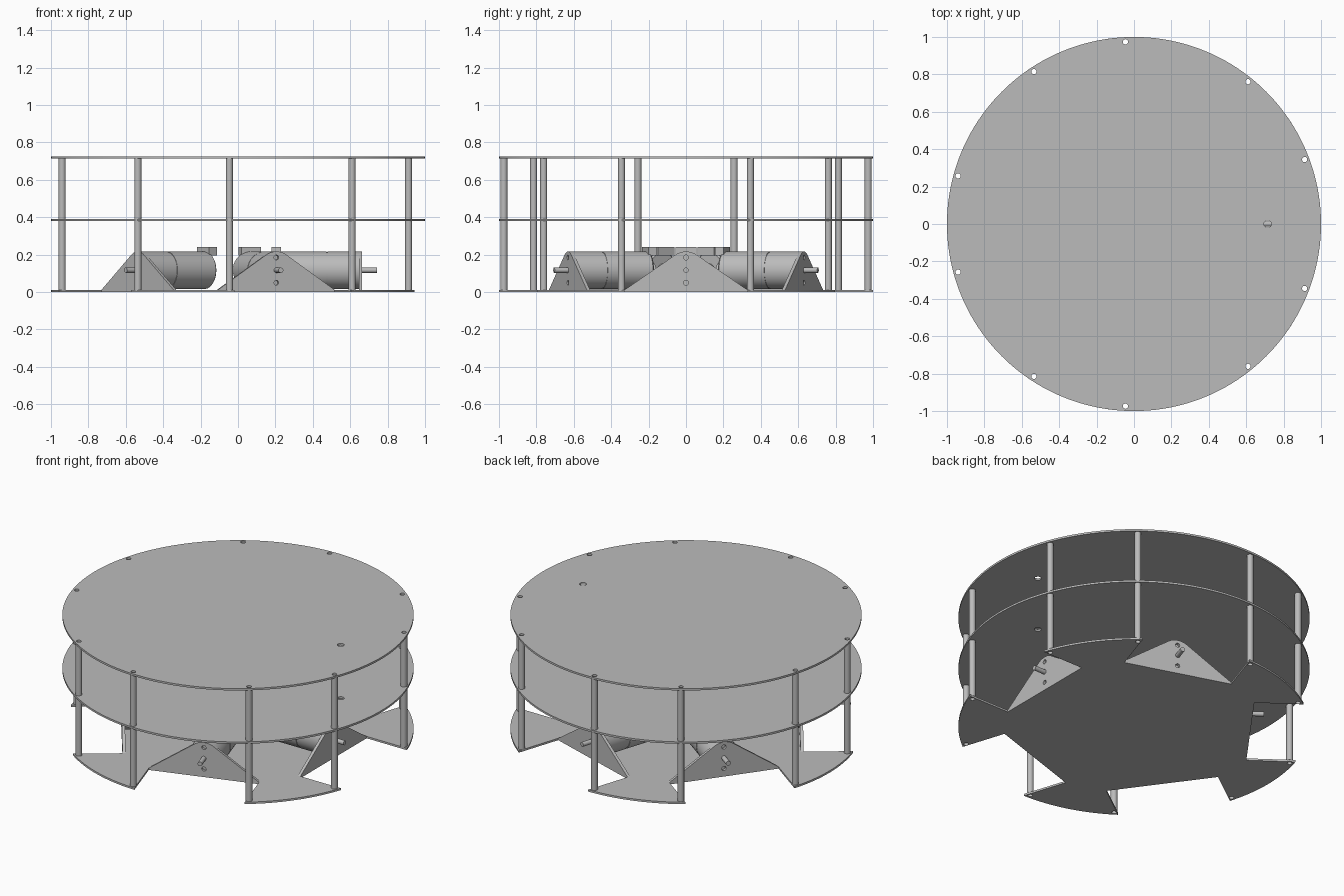
import bpy, bmesh
from math import sin, cos, pi, radians, sqrt
from mathutils import Matrix

cube = bpy.data.objects.get("Cube")
if cube:
    bpy.data.objects.remove(cube)

gray = bpy.data.materials.new("plain_gray")
gray.use_nodes = True
COLOR = (0.5, 0.5, 0.5, 1)
gray.diffuse_color = COLOR
gray.node_tree.nodes["Principled BSDF"].inputs["Base Color"].default_value = COLOR

STEP = 2 * pi / 5          # five drive units
POST_R, POST_A = 0.975, radians(20.7)
NOTCH_X, NOTCH_Y = 0.664, 0.328
THICK, AXLE_Z = 0.012, 0.117


def finish(name, mesh, matrix=Matrix()):
    mesh.materials.clear()
    mesh.materials.append(gray)
    ob = bpy.data.objects.new(name, mesh)
    bpy.context.collection.objects.link(ob)
    ob.matrix_world = matrix
    bpy.ops.object.select_all(action='DESELECT')
    ob.select_set(True)
    bpy.context.view_layer.objects.active = ob
    bpy.ops.object.shade_smooth_by_angle(angle=radians(30))
    return ob


def circle(x, y, r, n=20):
    return [(x + r * cos(2 * pi * i / n), y + r * sin(2 * pi * i / n)) for i in range(n)]


def sheet(outlines, thickness):
    """Flat sheet with holes, centred on its own z = 0."""
    curve = bpy.data.curves.new("outline", 'CURVE')
    curve.dimensions = '2D'
    curve.fill_mode = 'BOTH'
    curve.extrude = thickness / 2
    for pts in outlines:
        s = curve.splines.new('POLY')
        s.points.add(len(pts) - 1)
        for p, (x, y) in zip(s.points, pts):
            p.co = (x, y, 0, 1)
        s.use_cyclic_u = True
    tmp = bpy.data.objects.new("outline", curve)
    bpy.context.collection.objects.link(tmp)
    dg = bpy.context.evaluated_depsgraph_get()
    mesh = bpy.data.meshes.new_from_object(tmp.evaluated_get(dg))
    bpy.data.objects.remove(tmp)
    bm = bmesh.new()
    bm.from_mesh(mesh)
    bmesh.ops.remove_doubles(bm, verts=bm.verts, dist=1e-5)
    bmesh.ops.recalc_face_normals(bm, faces=bm.faces)
    bm.to_mesh(mesh)
    bm.free()
    return mesh


def lathe(profile, closed=False, n=40):
    """Turn (along, radius) points around the local z axis."""
    bm = bmesh.new()
    rings = [[bm.verts.new((x, y, a)) for x, y in circle(0, 0, r, n)] for a, r in profile]
    pairs = list(zip(rings, rings[1:]))
    if closed:
        pairs.append((rings[-1], rings[0]))
    else:
        bm.faces.new(rings[0])
        bm.faces.new(rings[-1])
    for a, b in pairs:
        for i in range(n):
            j = (i + 1) % n
            bm.faces.new((a[i], a[j], b[j], b[i]))
    bmesh.ops.recalc_face_normals(bm, faces=bm.faces)
    mesh = bpy.data.meshes.new("turned")
    bm.to_mesh(mesh)
    bm.free()
    return mesh


# Posts and the holes above them
post_spots = [(POST_R * cos(k * STEP + s * POST_A), POST_R * sin(k * STEP + s * POST_A))
              for k in range(5) for s in (-1, 1)]
post_holes = [circle(x, y, 0.014) for x, y in post_spots]
post = lathe([(THICK, 0.019), (0.715, 0.019), (0.715, 0.014), (THICK, 0.014)], True, 20)
for i, (x, y) in enumerate(post_spots):
    finish(f"post_{i + 1}", post, Matrix.Translation((x, y, 0)))

# Two round decks with a wire hole
deck = sheet([circle(0, 0, 1, 160), circle(0.715, 0, 0.02)] + post_holes, THICK)
for name, z in (("middle_deck", 0.385), ("top_deck", 0.72)):
    finish(name, deck, Matrix.Translation((0, 0, z)))

# Base plate with a rectangular wheel notch at each drive unit
rim_x = sqrt(1 - NOTCH_Y ** 2)
half = math_half = pi / 5
from math import asin
start = asin(NOTCH_Y)
outline = []
for k in range(5):
    c, s = cos(k * STEP), sin(k * STEP)
    part = [(rim_x, -NOTCH_Y), (NOTCH_X, -NOTCH_Y), (NOTCH_X, NOTCH_Y)]
    for i in range(21):
        a = start + (STEP - 2 * start) * i / 20
        part.append((cos(a), sin(a)))
    outline += [(x * c - y * s, x * s + y * c) for x, y in part[:-1]]
finish("base_plate", sheet([outline] + post_holes, THICK), Matrix.Translation((0, 0, THICK / 2)))

# Motor bracket: triangle with a rounded top
arc = [radians(55.5 + 69 * i / 16) for i in range(17)]
profile = [(-0.328, THICK), (0.328, THICK)]
profile += [(0.1 * cos(a), AXLE_Z + 0.1 * sin(a)) for a in arc]
bracket = sheet([profile] + [circle(0, z, 0.013) for z in (0.05, 0.185)], 0.018)
upright = Matrix(((0, 0, 1, 0.655), (1, 0, 0, 0), (0, 1, 0, 0), (0, 0, 0, 1)))

# Motor with a rear boss, a seam groove and a thin shaft
motor = lathe([(0.18, 0.035), (0.21, 0.035), (0.21, 0.092), (0.218, 0.1), (0.472, 0.1),
               (0.472, 0.097), (0.478, 0.097), (0.478, 0.1), (0.646, 0.1)])
shaft = lathe([(0.64, 0.014), (0.742, 0.014)], n=20)
along = Matrix(((0, 0, 1, 0), (1, 0, 0, 0), (0, 1, 0, AXLE_Z), (0, 0, 0, 1)))

# Terminal block over the motor's rear end
bm = bmesh.new()
bmesh.ops.create_cube(bm, size=1, matrix=Matrix.Diagonal((0.05, 0.11, 0.045, 1)))
block = bpy.data.meshes.new("block")
bm.to_mesh(block)
bm.free()

for k in range(5):
    turn = Matrix.Rotation(k * STEP, 4, 'Z')
    finish(f"bracket_{k + 1}", bracket, turn @ upright)
    finish(f"motor_{k + 1}", motor, turn @ along)
    finish(f"motor_shaft_{k + 1}", shaft, turn @ along)
    finish(f"terminal_block_{k + 1}", block, turn @ Matrix.Translation((0.205, 0, 0.2185)))
